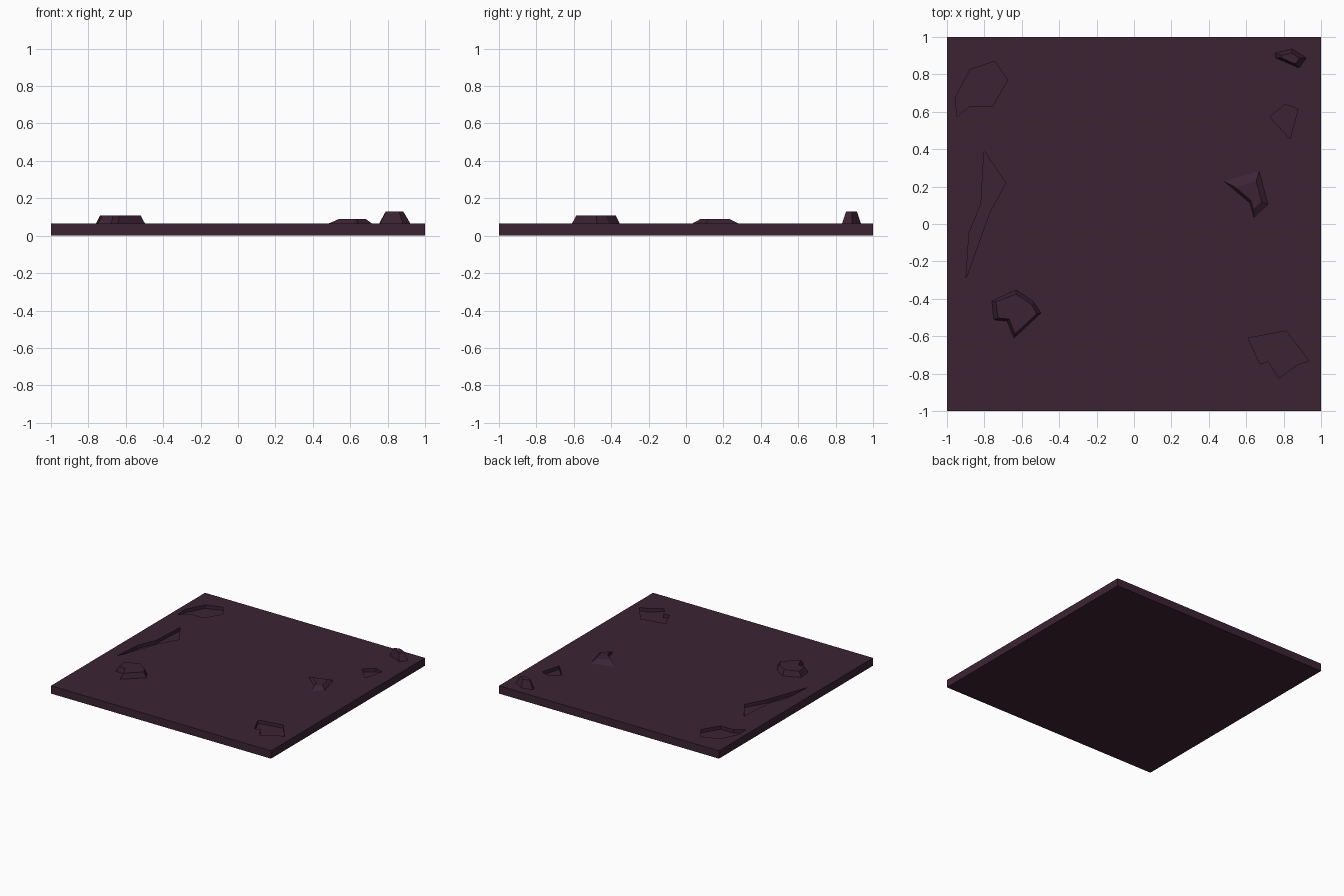
import bpy, bmesh

if "Cube" in bpy.data.objects:
    bpy.data.objects.remove(bpy.data.objects["Cube"])

SLAB_TOP = 0.064
PIT_DEPTH = 0.028

# Single dark plum colour
plum = bpy.data.materials.new("dark plum ground")
plum.diffuse_color = (0.046, 0.017, 0.034, 1)
plum.use_nodes = True
plum.node_tree.nodes["Principled BSDF"].inputs["Base Color"].default_value = plum.diffuse_color


def frustum(name, base, top, z0, z1):
    """Flat-faced solid between a bottom outline and a matching top outline."""
    bm = bmesh.new()
    lo = [bm.verts.new((x, y, z0)) for x, y in base]
    hi = [bm.verts.new((x, y, z1)) for x, y in top]
    bm.faces.new(lo)
    bm.faces.new(hi)
    n = len(lo)
    for i in range(n):
        j = (i + 1) % n
        bm.faces.new((lo[i], lo[j], hi[j], hi[i]))
    bmesh.ops.recalc_face_normals(bm, faces=bm.faces)
    me = bpy.data.meshes.new(name)
    bm.to_mesh(me)
    bm.free()
    me.materials.append(plum)
    ob = bpy.data.objects.new(name, me)
    bpy.context.collection.objects.link(ob)
    return ob


def scaled(pts, c, s):
    return [(c[0] + (x - c[0]) * s, c[1] + (y - c[1]) * s) for x, y in pts]


# Ground slab
square = [(-1, -1), (1, -1), (1, 1), (-1, 1)]
slab = frustum("ground_slab", square, square, 0, SLAB_TOP)

# Shallow pits sunk into the slab
pits = {
    "back_left_pit": [(-0.947, 0.572), (-0.955, 0.675), (-0.877, 0.825), (-0.745, 0.87),
                      (-0.675, 0.77), (-0.755, 0.632), (-0.877, 0.632)],
    "long_crack_pit": [(-0.802, 0.39), (-0.685, 0.22), (-0.77, 0.065), (-0.898, -0.289),
                       (-0.882, -0.048), (-0.818, 0.107)],
    "back_right_pit": [(0.727, 0.572), (0.807, 0.64), (0.877, 0.615), (0.834, 0.455)],
    "front_right_pit": [(0.61, -0.61), (0.813, -0.572), (0.936, -0.733), (0.877, -0.749),
                        (0.775, -0.824), (0.717, -0.733), (0.674, -0.749)],
}
cutters = []
for name, pts in pits.items():
    cutter = frustum(name + "_cutter", pts, pts, SLAB_TOP - PIT_DEPTH, SLAB_TOP + 0.1)
    cutter.hide_render = True
    mod = slab.modifiers.new(name, 'BOOLEAN')
    mod.operation = 'DIFFERENCE'
    mod.solver = 'EXACT'
    mod.object = cutter
    cutters.append(cutter)

# Bake the cuts and remove the cutters
bpy.context.view_layer.update()
deps = bpy.context.evaluated_depsgraph_get()
cut_mesh = bpy.data.meshes.new_from_object(slab.evaluated_get(deps))
slab.modifiers.clear()
slab.data = cut_mesh
for cutter in cutters:
    bpy.data.objects.remove(cutter)

# Raised rocks with sloped sides and flat tops
left_base = [(-0.76, -0.412), (-0.631, -0.353), (-0.54, -0.412), (-0.497, -0.476),
             (-0.642, -0.61), (-0.679, -0.519), (-0.749, -0.513)]
left_top = [(-0.738, -0.415), (-0.631, -0.375), (-0.55, -0.428), (-0.52, -0.48),
            (-0.636, -0.587), (-0.668, -0.508), (-0.727, -0.503)]
frustum("left_rock", left_base, left_top, SLAB_TOP, 0.107)

right_base = [(0.482, 0.228), (0.669, 0.283), (0.717, 0.102), (0.642, 0.032), (0.62, 0.112)]
frustum("right_rock", right_base, scaled(right_base, (0.63, 0.15), 0.6), SLAB_TOP, 0.09)

corner_base = [(0.754, 0.914), (0.845, 0.936), (0.922, 0.888), (0.882, 0.834), (0.758, 0.888)]
frustum("corner_rock", corner_base, scaled(corner_base, (0.835, 0.885), 0.57), SLAB_TOP, 0.128)
